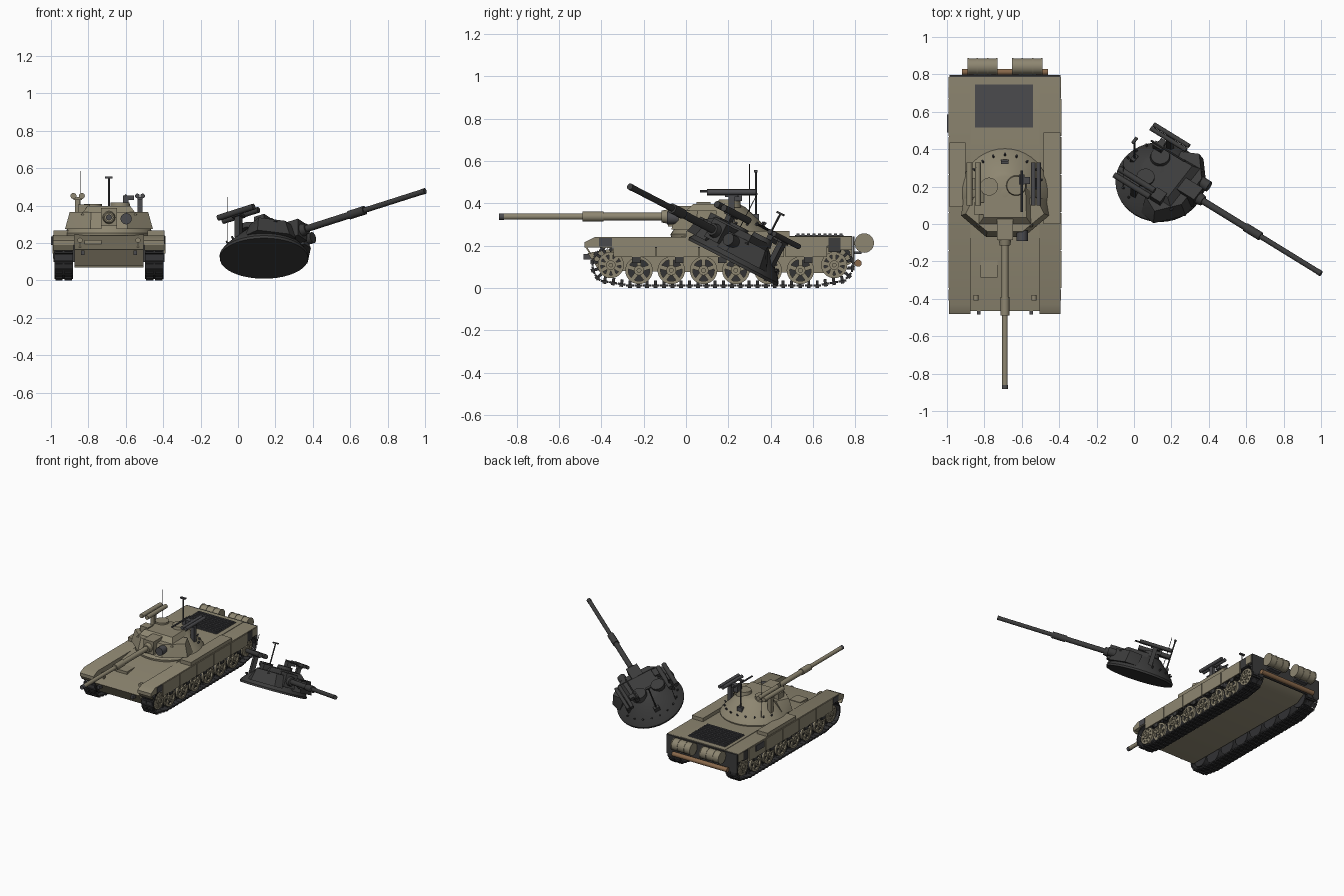
import bpy, bmesh
from math import sin, cos, pi, radians
from mathutils import Matrix, Vector

if "Cube" in bpy.data.objects:
    bpy.data.objects.remove(bpy.data.objects["Cube"])


def material(name, rgb):
    m = bpy.data.materials.new(name)
    m.use_nodes = True
    m.diffuse_color = (*rgb, 1)
    m.node_tree.nodes["Principled BSDF"].inputs["Base Color"].default_value = (*rgb, 1)
    return m


TAN = material("olive_tan", (0.27, 0.24, 0.165))
CHAR = material("charcoal", (0.045, 0.045, 0.045))
RUBBER = material("track_black", (0.032, 0.032, 0.034))
STEEL = material("dark_steel", (0.07, 0.07, 0.076))
WOOD = material("log_brown", (0.25, 0.14, 0.07))
TANK = Matrix.Translation((-0.69, 0, 0))
made = []


def finish(bm, name, mat, place=TANK):
    bmesh.ops.recalc_face_normals(bm, faces=bm.faces)
    me = bpy.data.meshes.new(name)
    bm.to_mesh(me)
    bm.free()
    me.materials.append(mat)
    ob = bpy.data.objects.new(name, me)
    ob.matrix_world = place
    bpy.context.collection.objects.link(ob)
    made.append(ob)
    return ob


def add_box(bm, lo, hi, m=Matrix()):
    lo, hi = Vector(lo), Vector(hi)
    scale = Matrix.Diagonal((*(hi - lo), 1))
    bmesh.ops.create_cube(bm, size=1, matrix=m @ Matrix.Translation((lo + hi) / 2) @ scale)


def add_cyl(bm, a, b, r, r2=None, seg=20):
    a, b = Vector(a), Vector(b)
    d = b - a
    m = Matrix.Translation((a + b) / 2) @ d.to_track_quat("Z", "Y").to_matrix().to_4x4()
    bmesh.ops.create_cone(bm, cap_ends=True, segments=seg, radius1=r,
                          radius2=r if r2 is None else r2, depth=d.length, matrix=m)


def box(name, lo, hi, mat=TAN, place=TANK):
    bm = bmesh.new()
    add_box(bm, lo, hi)
    return finish(bm, name, mat, place)


def cyl(name, a, b, r, mat=TAN, place=TANK, r2=None, seg=20):
    bm = bmesh.new()
    add_cyl(bm, a, b, r, r2, seg)
    return finish(bm, name, mat, place)


def solid(name, pts, mat=TAN, place=TANK):
    bm = bmesh.new()
    verts = [bm.verts.new(p) for p in pts]
    bmesh.ops.convex_hull(bm, input=verts)
    bmesh.ops.dissolve_limit(bm, angle_limit=0.01, verts=bm.verts, edges=bm.edges)
    return finish(bm, name, mat, place)


def slab(name, profile, x0, x1, mat=TAN):
    return solid(name, [(x, y, z) for x in (x0, x1) for y, z in profile], mat)


def lathe(name, profile, mat, place):
    bm = bmesh.new()
    vs = [bm.verts.new((r, 0, z)) for r, z in profile]
    es = [bm.edges.new(p) for p in zip(vs, vs[1:])]
    bmesh.ops.spin(bm, geom=vs + es, axis=(0, 0, 1), cent=(0, 0, 0), angle=2 * pi, steps=40)
    bmesh.ops.remove_doubles(bm, verts=bm.verts, dist=0.0005)
    return finish(bm, name, mat, place)


# ---- hull ----
slab("hull_body", [(-0.465, 0.165), (-0.41, 0.08), (0.7, 0.07), (0.785, 0.12),
                   (0.785, 0.246), (0, 0.246)], -0.185, 0.185)
box("driver_hatch", (-0.13, -0.285, 0.19), (-0.04, -0.195, 0.216))
box("engine_deck", (-0.16, 0.515, 0.24), (0.15, 0.745, 0.25), STEEL)
for i in range(9):
    y = 0.528 + i * 0.0255
    box("grille_slat", (-0.155, y - 0.007, 0.25), (0.145, y + 0.007, 0.257), STEEL)
box("rear_plate", (-0.297, 0.786, 0.1), (0.297, 0.797, 0.242), CHAR)
cyl("unditching_log", (-0.23, 0.813, 0.117), (0.23, 0.813, 0.117), 0.017, WOOD)

for s in (-1, 1):
    slab("fender", [(-0.48, 0.19), (-0.48, 0.215), (-0.43, 0.24), (0.785, 0.243),
                    (0.785, 0.2), (-0.43, 0.2)], s * 0.185, s * 0.298)
    slab("front_mudguard", [(-0.48, 0.2), (-0.472, 0.2), (-0.445, 0.16), (-0.455, 0.16)],
         s * 0.19, s * 0.298)
    for i in range(5):
        y = -0.345 + i * 0.203
        box("side_skirt", (s * 0.293, y + 0.003, 0.145), (s * 0.303, y + 0.2, 0.238))
        box("skirt_bracket", (s * 0.298, y + 0.09, 0.118), (s * 0.29, y + 0.13, 0.15), CHAR)
    box("skirt_gap_front", (s * 0.296, -0.41, 0.195), (s * 0.301, -0.35, 0.236), STEEL)
    box("skirt_gap_rear", (s * 0.28, 0.672, 0.17), (s * 0.301, 0.73, 0.238), CHAR)
    box("rear_skirt", (s * 0.28, 0.73, 0.18), (s * 0.301, 0.785, 0.24))
    cyl("headlight", (s * 0.155, -0.41, 0.215), (s * 0.155, -0.38, 0.215), 0.014, seg=12)
    box("headlight_post", (s * 0.15, -0.4, 0.17), (s * 0.16, -0.385, 0.215))
    box("tow_hook", (s * 0.14 - 0.01, -0.485, 0.135), (s * 0.14 + 0.01, -0.43, 0.16), STEEL)
    # fuel drum with ribs
    c = s * 0.12
    cyl("fuel_drum", (c - 0.08, 0.842, 0.212), (c + 0.08, 0.842, 0.212), 0.043, seg=24)
    for d in (-0.077, -0.028, 0.028, 0.077):
        cyl("drum_rib", (c + d - 0.004, 0.842, 0.212), (c + d + 0.004, 0.842, 0.212), 0.046, seg=24)
    box("drum_bracket", (c - 0.05, 0.79, 0.16), (c + 0.05, 0.83, 0.172), STEEL)
box("right_stowage_box", (-0.296, 0.09, 0.24), (-0.21, 0.435, 0.268))
box("left_stowage_box", (0.205, 0.0, 0.24), (0.296, 0.49, 0.268))
box("exhaust_outlet", (-0.31, 0.49, 0.19), (-0.285, 0.585, 0.235), STEEL)


# ---- running gear ----
def wheel(name, x, s, y, z, r, spokes):
    def ax(a, b, rad, mat, part):
        cyl(name + part, (x + s * a, y, z), (x + s * b, y, z), rad, mat, seg=28)
    ax(-0.04, 0.024, r, RUBBER, "_tyre")
    bm = bmesh.new()
    n = 28
    rings = []
    for rad, off in ((r, 0.02), (r, 0.036), (r * 0.78, 0.036), (r * 0.78, 0.02)):
        rings.append([bm.verts.new((x + s * off, y + rad * cos(2 * pi * k / n),
                                    z + rad * sin(2 * pi * k / n))) for k in range(n)])
    for a, b in zip(rings, rings[1:]):
        for k in range(n):
            bm.faces.new((a[k], a[k - 1], b[k - 1], b[k]))
    for k in range(spokes):
        m = Matrix.Translation((x + s * 0.028, y, z)) @ Matrix.Rotation(2 * pi * k / spokes + pi / 2, 4, "X")
        add_box(bm, (-0.006, 0, -r * 0.15), (0.006, r * 0.82, r * 0.15), m)
    finish(bm, name + "_rim", TAN)
    ax(0.02, 0.042, r * 0.36, TAN, "_hub")
    ax(0.04, 0.05, r * 0.17, TAN, "_cap")


IDLER, SPROCKET, REACH = (-0.355, 0.108), (0.7, 0.108), 0.087


def track_path():
    # closed loop round idler and sprocket, with a flat ground run
    pts = [Vector((0.62, 0.011)), Vector((-0.27, 0.011))]
    for (cy, cz), a0, a1 in ((IDLER, 240, 90), (SPROCKET, 90, -60)):
        for k in range(13):
            a = radians(a0 + (a1 - a0) * k / 12)
            pts.append(Vector((cy + REACH * cos(a), cz + REACH * sin(a))))
    return pts + pts[:1]


def track(x):
    bm = bmesh.new()
    path = track_path()
    total = sum((b - a).length for a, b in zip(path, path[1:]))
    count = 66
    step = total / count
    travelled, target = 0, 0
    for a, b in zip(path, path[1:]):
        d = b - a
        while target < travelled + d.length - 1e-6:
            p = a + d * ((target - travelled) / d.length)
            t = d.normalized()
            out = Vector((t.y, -t.x)) * -1
            m = Matrix(((1, 0, 0, x), (0, t.x, out.x, p.x), (0, t.y, out.y, p.y), (0, 0, 0, 1)))
            add_box(bm, (-0.05, -step * 0.46, -0.006), (0.05, step * 0.46, 0.004), m)
            for c in (-0.025, 0.025):
                add_box(bm, (c - 0.02, -0.009, 0), (c + 0.02, 0.009, 0.011), m)
            add_box(bm, (-0.008, -0.007, -0.024), (0.008, 0.007, 0), m)
            target += step
        travelled += d.length
    finish(bm, "track", RUBBER)


for s in (-1, 1):
    x = s * 0.242
    track(x)
    for i in range(6):
        wheel("road_wheel", x, s, -0.222 + i * 0.1525, 0.083, 0.065, 5)
    wheel("idler", x, s, *IDLER, 0.062, 9)
    wheel("sprocket", x, s, *SPROCKET, 0.062, 9)
    for y in (-0.1, 0.17, 0.44):
        cyl("return_roller", (x - 0.03, y, 0.165), (x + 0.03, y, 0.165), 0.016, STEEL, seg=14)


# ---- turret, built round its ring centre with the gun along -y ----
def turret(prefix, place, body, dark):
    def B(n, lo, hi, mat=body):
        box(prefix + n, lo, hi, mat, place)

    def C(n, a, b, r, mat=body, **k):
        cyl(prefix + n, a, b, r, mat, place, **k)

    lathe(prefix + "turret_dome", [(0, 0), (0.236, 0), (0.238, 0.014), (0.22, 0.04),
                                   (0.172, 0.088), (0.115, 0.142), (0.09, 0.154), (0, 0.158)], body, place)
    # cheek armour and roof wedge
    low = [(0.04, -0.235), (0.1, -0.235), (0.235, -0.12), (0.22, -0.03), (0.04, -0.1)]
    high = [(0.04, -0.205), (0.095, -0.205), (0.21, -0.11), (0.165, -0.02), (0.04, -0.05)]
    for s in (-1, 1):
        solid(prefix + "cheek_armour", [(s * a, b, 0.035) for a, b in low] +
              [(s * a, b, 0.125) for a, b in high], body, place)
    solid(prefix + "roof_wedge", [(sx * a, b, z) for sx in (-1, 1) for a, b, z in (
        (0.15, -0.18, 0.11), (0.115, -0.13, 0.157), (0.11, 0.03, 0.157), (0.15, 0, 0.1))], body, place)
    # mantlet and gun
    B("mantlet", (-0.042, -0.25, 0.05), (0.042, -0.1, 0.148))
    C("mantlet_collar", (0, -0.28, 0.097), (0, -0.24, 0.097), 0.028, r2=0.036)
    for n, y0, y1, r in (("barrel_root", -0.56, -0.25, 0.0185), ("bore_evacuator", -0.655, -0.555, 0.0235),
                         ("barrel", -1.03, -0.65, 0.0145)):
        C(n, (0, y0, 0.097), (0, y1, 0.097), r)
    C("muzzle", (0, -1.048, 0.097), (0, -1.025, 0.097), 0.0155, dark)
    C("searchlight", (0.092, -0.255, 0.09), (0.092, -0.2, 0.09), 0.03, dark)
    B("gunner_sight", (-0.165, -0.115, 0.12), (-0.1, -0.05, 0.165))
    # hatches
    C("gunner_hatch", (-0.085, 0.035, 0.14), (-0.085, 0.035, 0.17), 0.048, seg=28)
    C("commander_cupola", (0.06, 0.04, 0.14), (0.06, 0.04, 0.178), 0.056, r2=0.05, seg=28)
    # twin tube launchers
    for xs, r, mat in (((-0.19, -0.145), 0.016, body), ((0.152, 0.18), 0.0125, dark)):
        mid = sum(xs) / 2
        for x in xs:
            C("launch_tube", (x, -0.065, 0.212), (x, 0.165, 0.212), r, mat)
        B("launcher_cradle", (xs[0], 0.02, 0.19), (xs[1], 0.08, 0.206), mat)
        B("launcher_post", (mid - 0.014, 0.035, 0.07), (mid + 0.014, 0.065, 0.2), mat)
    # roof machine gun
    B("gun_mount", (0.075, 0.045, 0.17), (0.105, 0.1, 0.215), dark)
    B("ammo_box", (0.105, 0.05, 0.19), (0.135, 0.085, 0.215), dark)
    C("machine_gun", (0.09, -0.1, 0.216), (0.09, 0.12, 0.216), 0.006, dark, seg=8)
    # aerials
    B("sensor_base", (-0.02, 0.155, 0.06), (0.02, 0.18, 0.11), dark)
    C("sensor_mast", (0, 0.165, 0.08), (0, 0.165, 0.31), 0.005, dark, seg=8)
    B("sensor_head", (-0.02, 0.157, 0.306), (0.02, 0.173, 0.316), dark)
    C("aerial", (-0.15, 0.135, 0.03), (-0.15, 0.135, 0.345), 0.002, dark, seg=6)
    # lifting loops round the rear
    for k in range(9):
        a = radians(20 + 17.5 * k)
        p = Vector((cos(a), sin(a), 0))
        C("loop", p * 0.2 + Vector((0, 0, 0.055)), p * 0.212 + Vector((0, 0, 0.07)), 0.006, dark, seg=6)


turret("", Matrix.Translation((-0.69, 0.165, 0.24)), TAN, STEEL)

# blown-off turret resting tilted on the ground
up = Vector((0, 0.46, 0.888)).normalized()
back = Vector((-0.82, 0.5, -0.27))
back = (back - up * back.dot(up)).normalized()
side = back.cross(up)
tilt = Matrix((side, back, up)).transposed().to_4x4()
turret("wrecked_", Matrix.Translation((0.139, 0.22, 0.118)) @ tilt, CHAR, CHAR)

# ---- smooth round parts, keep edges sharp ----
for ob in made:
    ob.select_set(True)
bpy.context.view_layer.objects.active = made[0]
bpy.ops.object.shade_smooth_by_angle(angle=radians(32))
